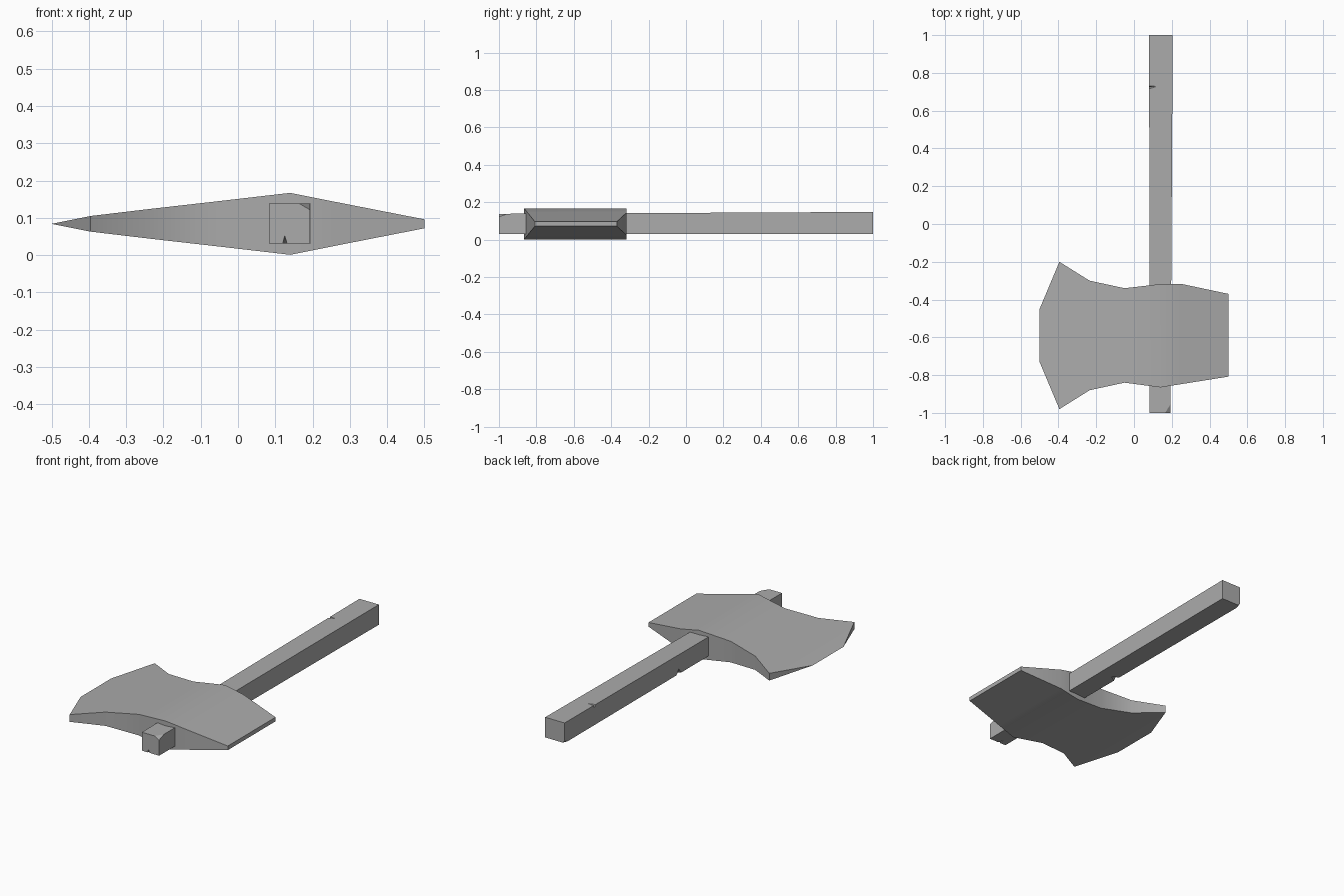
import bpy, bmesh, math

if "Cube" in bpy.data.objects:
    bpy.data.objects.remove(bpy.data.objects["Cube"])

GREY = bpy.data.materials.new("dark_grey")
GREY.diffuse_color = (0.41, 0.41, 0.41, 1)
GREY.use_nodes = True
GREY.node_tree.nodes["Principled BSDF"].inputs["Base Color"].default_value = GREY.diffuse_color


def finish(name, bm):
    bmesh.ops.recalc_face_normals(bm, faces=bm.faces[:])
    me = bpy.data.meshes.new(name)
    bm.to_mesh(me)
    bm.free()
    me.materials.append(GREY)
    ob = bpy.data.objects.new(name, me)
    bpy.context.collection.objects.link(ob)
    return ob


def hull(name, points):
    bm = bmesh.new()
    for p in points:
        bm.verts.new(p)
    bmesh.ops.convex_hull(bm, input=bm.verts[:])
    bmesh.ops.dissolve_limit(bm, angle_limit=0.01, verts=bm.verts[:], edges=bm.edges[:])
    return finish(name, bm)


# Axe head: sections along x as (x, y front, y back, half thickness)
ZC = 0.084
SECTIONS = [
    (-0.50, -0.73, -0.45, 0.0),
    (-0.395, -0.98, -0.20, 0.021),
    (-0.235, -0.88, -0.30, 0.040),
    (-0.05, -0.84, -0.34, 0.061),
    (0.14, -0.865, -0.318, 0.083),
    (0.255, -0.847, -0.318, 0.060),
    (0.50, -0.808, -0.37, 0.012),
]
bm = bmesh.new()
rings = []
for x, y0, y1, h in SECTIONS:
    if h == 0:
        a, b = bm.verts.new((x, y0, ZC)), bm.verts.new((x, y1, ZC))
        rings.append([a, b, b, a])
    else:
        rings.append([bm.verts.new(p) for p in (
            (x, y0, ZC - h), (x, y1, ZC - h), (x, y1, ZC + h), (x, y0, ZC + h))])
for r, s in zip(rings, rings[1:]):
    for i in range(4):
        j = (i + 1) % 4
        bm.faces.new(list(dict.fromkeys((r[i], r[j], s[j], s[i]))))
bm.faces.new(rings[-1])
head = finish("axe_head", bm)
bpy.context.view_layer.objects.active = head
head.select_set(True)
bpy.ops.object.shade_smooth_by_angle(angle=math.radians(30))

# Handle: tapered square bar
handle = hull("handle", [(x, y, z)
                         for y, x0, x1, zt in ((-1, 0.083, 0.193, 0.138), (1, 0.08, 0.205, 0.148))
                         for x in (x0, x1) for z in (0.031, zt)])

# Nicks in the top edge, lower edge and front end, and a chip at each end
CUTS = {
    "nick_top": [(0.07, 0.735, 0.16), (0.07, 0.705, 0.16),
                 (0.14, 0.73, 0.155), (0.07, 0.725, 0.125)],
    "nick_lower": [(0.07, -0.09, 0.02), (0.07, -0.015, 0.02),
                   (0.135, -0.05, 0.02), (0.07, -0.05, 0.068)],
    "nick_front": [(0.117, -1.01, 0.025), (0.135, -1.01, 0.025),
                   (0.125, -1.01, 0.058), (0.126, -0.95, 0.025)],
    "chip_front": [(0.193, -1.01, 0.138), (0.148, -1.01, 0.144), (0.203, -1.01, 0.112),
                   (0.199, -0.935, 0.142), (0.23, -1.01, 0.17)],
    "chip_back": [(0.07, 1.01, 0.02), (0.102, 1.01, 0.025),
                  (0.075, 1.01, 0.055), (0.075, 0.95, 0.025)],
}
for name, pts in CUTS.items():
    cutter = hull(name, pts)
    cutter.hide_render = True
    cutter.hide_viewport = True
    mod = handle.modifiers.new(name, 'BOOLEAN')
    mod.operation = 'DIFFERENCE'
    mod.solver = 'EXACT'
    mod.object = cutter
